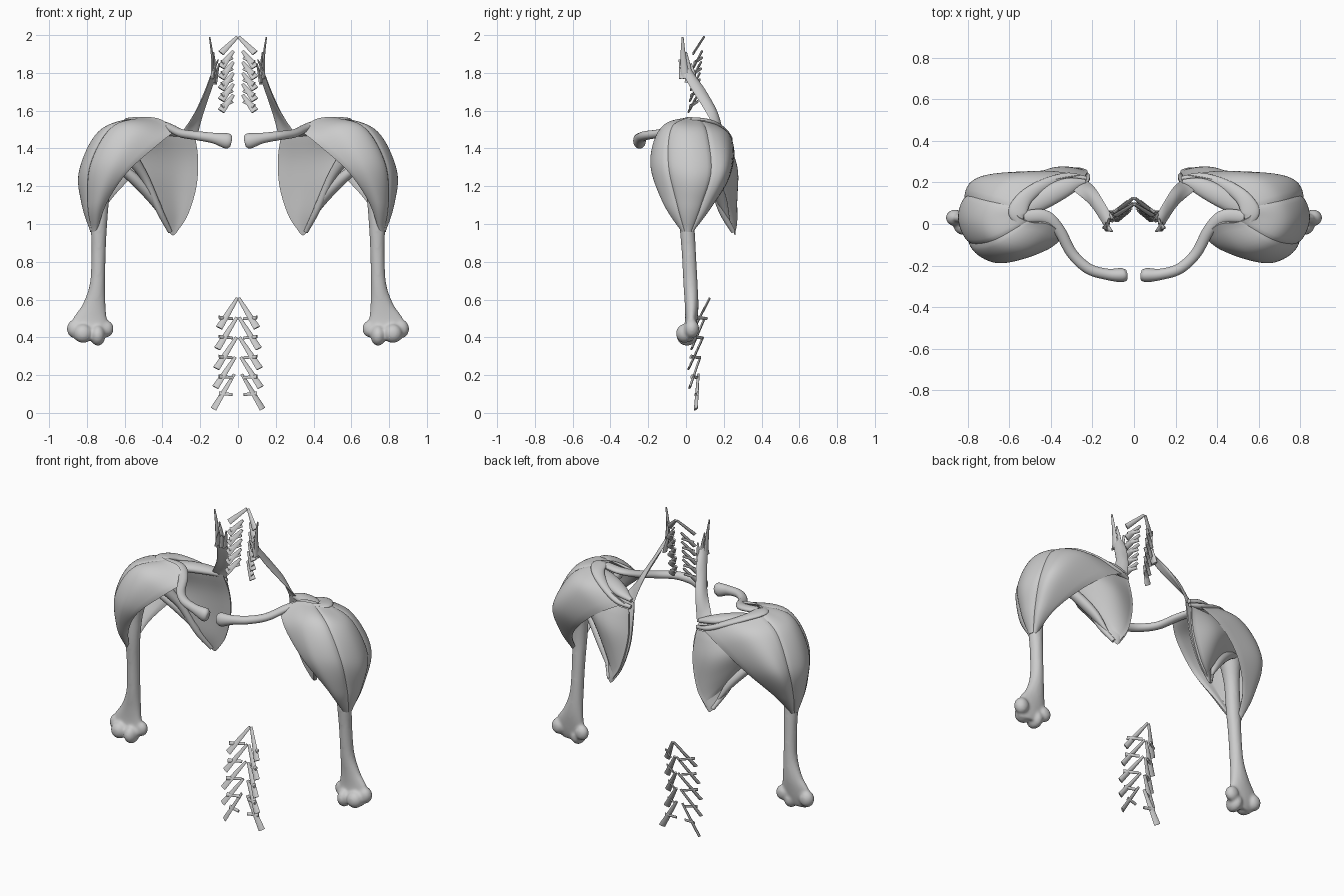
import bpy, bmesh, math
from mathutils import Vector


def spline(pts, t):
    """Catmull-Rom point at t (0..1) through tuples of any length."""
    n = len(pts) - 1
    i = min(int(t * n), n - 1)
    f = t * n - i
    p1, p2 = pts[i], pts[i + 1]
    p0 = pts[i - 1] if i > 0 else [2 * a - b for a, b in zip(p1, p2)]
    p3 = pts[i + 2] if i + 2 <= n else [2 * b - a for a, b in zip(p1, p2)]
    return [0.5 * (2 * b + (c - a) * f + (2 * a - 5 * b + 4 * c - d) * f * f
                   + (3 * b - a - 3 * c + d) * f ** 3)
            for a, b, c, d in zip(p0, p1, p2, p3)]


def finish(name, bm, fuse=False):
    bmesh.ops.remove_doubles(bm, verts=bm.verts, dist=0.0004)
    bmesh.ops.recalc_face_normals(bm, faces=bm.faces)
    me = bpy.data.meshes.new(name)
    bm.to_mesh(me)
    bm.free()
    for p in me.polygons:
        p.use_smooth = True
    me.set_sharp_from_angle(angle=math.radians(50))
    ob = bpy.data.objects.new(name, me)
    bpy.context.collection.objects.link(ob)
    if fuse:  # melt overlapping pieces into one bone
        r = ob.modifiers.new("fuse", 'REMESH')
        r.mode, r.voxel_size, r.use_smooth_shade = 'VOXEL', .008, True
        s = ob.modifiers.new("soften", 'SMOOTH')
        s.factor, s.iterations = .5, 7
    m = ob.modifiers.new("mirror", 'MIRROR')
    m.use_mirror_merge = False
    return ob


def add_tube(bm, pts, ref, steps, sides):
    """Elliptical loft; points are (x, y, z, radius along ref, other radius)."""
    rings = []
    for k in range(steps + 1):
        t = k / steps
        s = spline(pts, t)
        a, b = spline(pts, max(t - .01, 0)), spline(pts, min(t + .01, 1))
        tan = (Vector(b[:3]) - Vector(a[:3])).normalized()
        u = Vector(ref)
        u = (u - u.dot(tan) * tan).normalized()
        w = tan.cross(u)
        ring = []
        for j in range(sides):
            q = 2 * math.pi * j / sides
            ring.append(bm.verts.new(Vector(s[:3]) + u * math.cos(q) * max(s[3], .002)
                                     + w * math.sin(q) * max(s[4], .002)))
        rings.append(ring)
    for r0, r1 in zip(rings, rings[1:]):
        for j in range(sides):
            bm.faces.new((r0[j], r0[j - 1], r1[j - 1], r1[j]))
    bm.faces.new(rings[0])
    bm.faces.new(rings[-1][::-1])


def tube(name, pts, ref=(0, 0, 1), steps=32, sides=20):
    bm = bmesh.new()
    add_tube(bm, pts, ref, steps, sides)
    return finish(name, bm)


def add_ball(bm, c, r):
    new = bmesh.ops.create_uvsphere(bm, u_segments=24, v_segments=14, radius=1)
    for v in new["verts"]:
        v.co = Vector([c[k] + v.co[k] * r[k] for k in range(3)])


def sheet(name, rows, inner, outer, ends=0.0, nu=18, nv=32, u0=0.0, u1=1.0):
    """Lens-shaped muscle or bone plate lofted across rows of points."""
    def at(u, v):
        return Vector(spline([spline(r, v) for r in rows], u))
    bm = bmesh.new()
    front, back = [], []
    for i in range(nu + 1):
        f = i / nu
        u = u0 + (u1 - u0) * f
        fr, bk = [], []
        for j in range(nv + 1):
            v = j / nv
            p = at(u, v)
            du = at(min(u + .01, 1), v) - at(max(u - .01, 0), v)
            dv = at(u, min(v + .01, 1)) - at(u, max(v - .01, 0))
            n = dv.cross(du).normalized()
            s = max(math.sin(math.pi * f), 0) ** .5
            s *= max(ends, max(math.sin(math.pi * v), 0) ** .5)
            fr.append(bm.verts.new(p + n * outer * s))
            bk.append(bm.verts.new(p - n * inner * s))
        front.append(fr)
        back.append(bk)
    for g in (front, back):
        for i in range(nu):
            for j in range(nv):
                bm.faces.new((g[i][j], g[i + 1][j], g[i + 1][j + 1], g[i][j + 1]))
    for j in (0, nv):
        for i in range(nu):
            bm.faces.new((front[i][j], front[i + 1][j], back[i + 1][j], back[i][j]))
    return finish(name, bm)


# Humerus: shaft, head and elbow knobs fused together
bm = bmesh.new()
add_tube(bm, [(.68, .03, 1.45, .04, .04), (.68, .03, 1.4, .075, .07),
              (.70, .02, 1.3, .06, .06), (.72, .01, 1.18, .045, .045),
              (.735, .005, 1.02, .044, .041), (.738, .015, .85, .038, .038),
              (.744, .024, .68, .041, .038), (.762, .03, .56, .064, .036),
              (.782, .025, .47, .10, .032), (.783, .012, .42, .098, .036),
              (.78, .005, .385, .072, .03)], (1, 0, 0), 48, 20)
for c, r in (((.635, .04, 1.41), (.08, .08, .085)), ((.742, .005, .41), (.04, .056, .055)),
             ((.82, -.008, .42), (.05, .045, .05)), ((.70, .035, .445), (.042, .034, .046)),
             ((.862, .03, .445), (.044, .04, .05))):
    add_ball(bm, c, r)
finish("humerus", bm, fuse=True)

# Collar bone
tube("collar_bone", [(.038, -.243, 1.435, .03, .025), (.06, -.246, 1.44, .041, .034),
                     (.13, -.242, 1.455, .028, .027), (.22, -.215, 1.468, .024, .026),
                     (.30, -.14, 1.48, .022, .026), (.36, -.03, 1.51, .02, .028),
                     (.43, .035, 1.535, .018, .033), (.53, .035, 1.545, .015, .03)])

# Shoulder blade: plate, spine and hooked process
sheet("shoulder_blade", [
    [(.23, .18, 1.48), (.36, .15, 1.48), (.50, .08, 1.47)],
    [(.212, .22, 1.35), (.36, .195, 1.35), (.60, .07, 1.39)],
    [(.22, .24, 1.2), (.34, .225, 1.2), (.49, .13, 1.24)],
    [(.265, .255, 1.05), (.33, .245, 1.05), (.415, .19, 1.07)],
    [(.325, .26, .955), (.345, .26, .94), (.37, .25, .96)]], .006, .012, ends=.5)
tube("blade_side_border", [(.36, .25, .96, .012, .012), (.415, .19, 1.07, .018, .018),
                           (.49, .13, 1.24, .022, .022), (.57, .07, 1.36, .035, .035),
                           (.60, .06, 1.42, .03, .045)])
tube("blade_spine", [(.23, .22, 1.43, .012, .010), (.32, .225, 1.45, .016, .022),
                     (.43, .19, 1.495, .018, .028), (.52, .13, 1.535, .016, .036),
                     (.56, .06, 1.55, .014, .045), (.555, .01, 1.55, .01, .02)])
tube("blade_hook", [(.52, .08, 1.45, .03, .03), (.49, .01, 1.47, .024, .026),
                    (.51, -.06, 1.45, .02, .022), (.55, -.09, 1.42, .012, .014)])

# Deltoid: seven fibres, cut into front, middle and rear bellies
fibres = [
    [(.33, -.06, 1.495), (.43, -.13, 1.415), (.58, -.165, 1.28), (.69, -.10, 1.12), (.748, -.015, .96)],
    [(.41, .0, 1.55), (.55, -.13, 1.49), (.67, -.17, 1.32), (.74, -.11, 1.12), (.755, -.02, .96)],
    [(.50, .01, 1.565), (.66, -.09, 1.51), (.77, -.11, 1.32), (.79, -.06, 1.11), (.772, -.01, .96)],
    [(.56, .04, 1.56), (.73, .01, 1.48), (.825, .02, 1.28), (.815, .02, 1.11), (.778, .01, .96)],
    [(.55, .09, 1.555), (.70, .13, 1.475), (.80, .15, 1.28), (.80, .09, 1.1), (.772, .03, .96)],
    [(.44, .19, 1.51), (.6, .22, 1.45), (.74, .21, 1.28), (.77, .12, 1.1), (.76, .035, .96)],
    [(.26, .235, 1.45), (.42, .255, 1.36), (.58, .22, 1.23), (.70, .13, 1.09), (.745, .035, .97)]]
for part, a, b in (("front", 0, .36), ("middle", .36, .64), ("rear", .64, 1)):
    sheet("deltoid_" + part, fibres, .03, .016, ends=.3, u0=a, u1=b)

# Rotator cuff muscles on the back of the blade
sheet("infraspinatus", [
    [(.235, .23, 1.42), (.40, .22, 1.42), (.55, .16, 1.43), (.68, .09, 1.43)],
    [(.225, .25, 1.25), (.38, .25, 1.29), (.55, .18, 1.37), (.70, .1, 1.40)],
    [(.265, .265, 1.07), (.38, .235, 1.17), (.54, .16, 1.30), (.70, .1, 1.36)],
    [(.325, .265, .97), (.40, .21, 1.08), (.53, .135, 1.24), (.69, .08, 1.33)]],
    .02, .026, ends=.3)
tube("teres_minor", [(.385, .225, 1.02, .008, .008), (.45, .185, 1.13, .026, .032),
                     (.54, .14, 1.23, .03, .035), (.63, .10, 1.30, .024, .026),
                     (.71, .06, 1.34, .012, .014)])
tube("supraspinatus", [(.235, .205, 1.465, .012, .012), (.32, .18, 1.485, .024, .042),
                       (.43, .125, 1.50, .028, .05), (.55, .06, 1.50, .024, .04),
                       (.67, .03, 1.47, .012, .02)])

# Neck muscle from the blade corner, with slips at the top
sheet("levator_scapulae", [
    [(.29, .16, 1.495), (.215, .095, 1.61), (.165, .025, 1.72), (.13, -.035, 1.83)],
    [(.255, .185, 1.48), (.205, .14, 1.60), (.16, .07, 1.71), (.12, .005, 1.83)],
    [(.22, .205, 1.45), (.185, .17, 1.58), (.15, .115, 1.69), (.11, .045, 1.79)]],
    .012, .012, ends=.5)
for i, (p, q, r) in enumerate([
        ((.135, -.005, 1.77), (.137, -.015, 1.89), (.15, -.018, 1.99)),
        ((.135, -.015, 1.77), (.122, -.022, 1.83), (.105, -.035, 1.87)),
        ((.125, .015, 1.75), (.122, .012, 1.83), (.13, .0, 1.91)),
        ((.12, .04, 1.74), (.11, .035, 1.80), (.10, .025, 1.85))]):
    tube(f"levator_slip_{i}", [(*p, .022, .009), (*q, .014, .007), (*r, .005, .004)],
         ref=(0, 1, 0), steps=10, sides=10)


def strip(name, a, b, w=.018):
    """Thin slanted spinal muscle, wider at its lower outer end."""
    mid = [(p + q) / 2 for p, q in zip(a, b)]
    tube(name, [(*a, .009, .006), (*mid, w * .75, .006), (*b, w, .006)],
         ref=(.3, .5, 1), steps=8, sides=8)


# Small spinal muscles of the neck
strip("neck_strip_top", (.004, .095, 1.99), (.09, .04, 1.905))
for i in range(5):
    z = 1.915 - .058 * i
    y = .085 - .006 * i
    strip(f"neck_long_{i}", (.025, y, z), (.09, y - .045, z - .085), .021)
    strip(f"neck_short_{i}", (.03, y, z - .035), (.085, y - .04, z - .06), .014)

# Small spinal muscles of the lower back
low = [(.004, .125, .607, .10, .045, .45), (.006, .10, .505, .11, .03, .34),
       (.008, .09, .40, .115, .015, .235), (.015, .075, .295, .12, .02, .135),
       (.02, .065, .205, .13, .052, .02)]
for i, (ax, ay, az, bx, by, bz) in enumerate(low):
    strip(f"lower_back_long_{i}", (ax, ay, az), (bx, by, bz), .019)
    strip(f"lower_back_short_{i}", (.03, ay - .015, az - .108), (.10, by + .01, az - .102), .012)
